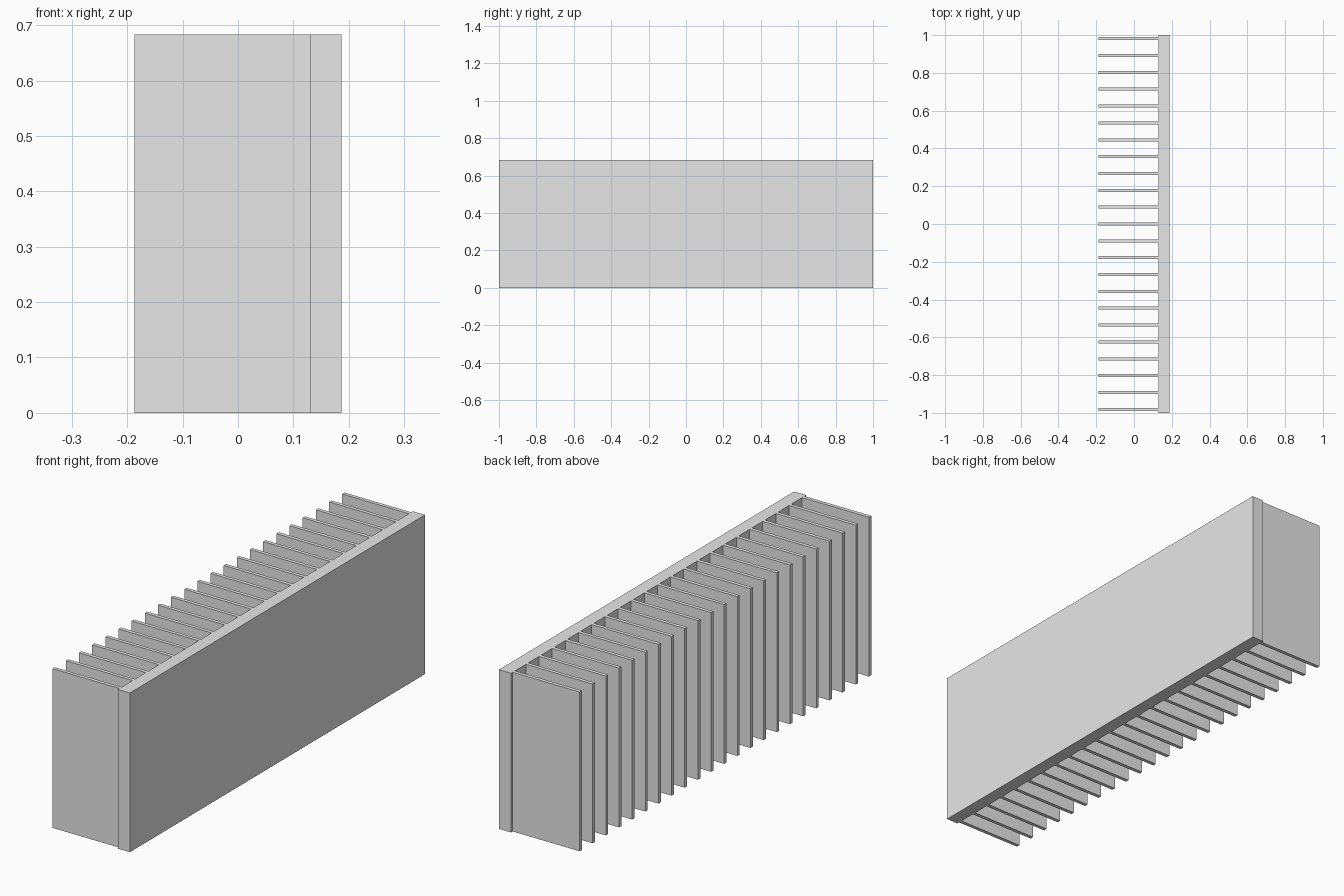
import bpy

cube = bpy.data.objects.get("Cube")
if cube:
    bpy.data.objects.remove(cube, do_unlink=True)

HEIGHT = 0.683
HALF_DEPTH = 0.187
PLATE_X = 0.13        # inner face of the base plate
FIN_COUNT = 23
FIN_THICKNESS = 0.016
FIN_END = 0.981       # centre of the outermost fins

# Single plain metal colour
metal = bpy.data.materials.new("light_grey_metal")
grey = (0.8, 0.8, 0.8, 1)
metal.diffuse_color = grey
metal.use_nodes = True
metal.node_tree.nodes["Principled BSDF"].inputs["Base Color"].default_value = grey


def add_box(name, x0, x1, y0, y1):
    """Full-height box between the given x and y limits."""
    bpy.ops.mesh.primitive_cube_add(
        size=1, location=((x0 + x1) / 2, (y0 + y1) / 2, HEIGHT / 2))
    box = bpy.context.object
    box.name = name
    box.scale = (x1 - x0, y1 - y0, HEIGHT)
    bpy.ops.object.transform_apply(location=False, rotation=False, scale=True)
    box.data.materials.append(metal)
    return box


# Base plate
add_box("base_plate", PLATE_X, HALF_DEPTH, -1, 1)

# Row of thin upright fins
spacing = 2 * FIN_END / (FIN_COUNT - 1)
for i in range(FIN_COUNT):
    y = -FIN_END + i * spacing
    add_box(f"cooling_fin_{i + 1}", -HALF_DEPTH, PLATE_X,
            y - FIN_THICKNESS / 2, y + FIN_THICKNESS / 2)
